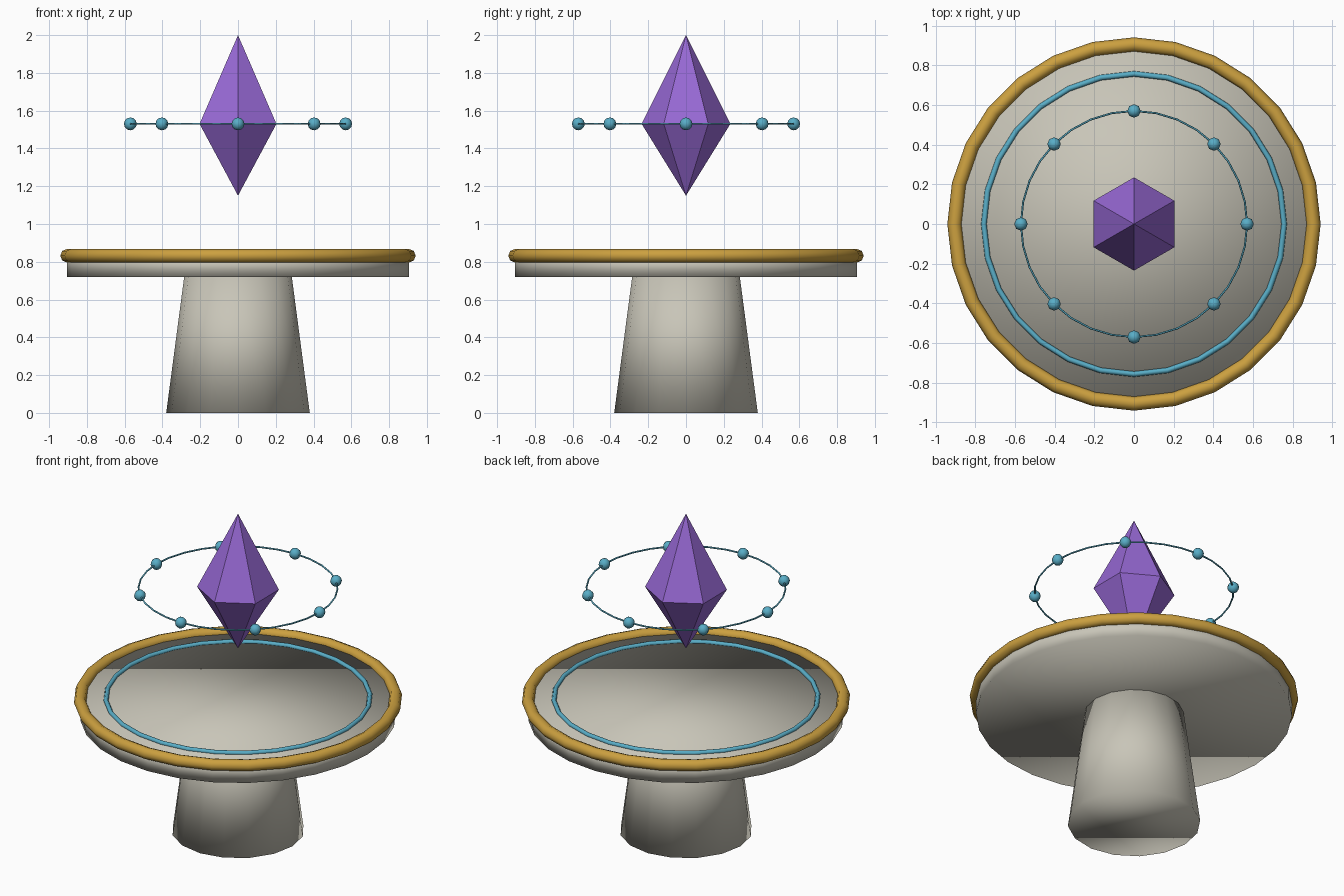
import bpy, bmesh, math
from mathutils import Matrix

if "Cube" in bpy.data.objects:
    bpy.data.objects.remove(bpy.data.objects["Cube"])


def material(name, rgb):
    m = bpy.data.materials.new(name)
    m.diffuse_color = (*rgb, 1)
    m.use_nodes = True
    m.node_tree.nodes["Principled BSDF"].inputs["Base Color"].default_value = m.diffuse_color
    return m


STONE = material("pale stone", (0.58, 0.56, 0.48))
GOLD = material("gold", (0.60, 0.35, 0.05))
CYAN = material("cyan glow", (0.10, 0.42, 0.57))
PURPLE = material("purple crystal", (0.31, 0.14, 0.66))


def finish(name, bm, mat, smooth):
    bmesh.ops.recalc_face_normals(bm, faces=bm.faces)
    for f in bm.faces:
        f.smooth = smooth
    me = bpy.data.meshes.new(name)
    bm.to_mesh(me)
    bm.free()
    me.materials.append(mat)
    ob = bpy.data.objects.new(name, me)
    bpy.context.collection.objects.link(ob)
    return ob


def frustum(name, r0, r1, z0, z1, sides, mat):
    bm = bmesh.new()
    bmesh.ops.create_cone(bm, cap_ends=True, segments=sides, radius1=r0, radius2=r1,
                          depth=z1 - z0, matrix=Matrix.Translation((0, 0, (z0 + z1) / 2)))
    return finish(name, bm, mat, True)


def ring(name, major, minor, z, sides, tube, mat):
    bm = bmesh.new()
    loops = []
    for i in range(sides):
        a = 2 * math.pi * i / sides
        loop = []
        for j in range(tube):
            b = 2 * math.pi * j / tube
            r = major + minor * math.cos(b)
            loop.append(bm.verts.new((r * math.cos(a), r * math.sin(a), z + minor * math.sin(b))))
        loops.append(loop)
    for i in range(sides):
        p, q = loops[i], loops[(i + 1) % sides]
        for j in range(tube):
            k = (j + 1) % tube
            bm.faces.new((p[j], q[j], q[k], p[k]))
    return finish(name, bm, mat, True)


# Pedestal, table disc and its rings
frustum("pedestal", 0.38, 0.285, 0, 0.72, 16, STONE)
frustum("table_disc", 0.905, 0.905, 0.72, 0.835, 28, STONE)
ring("gold_rim", 0.905, 0.036, 0.832, 28, 8, GOLD)
ring("inlay_ring", 0.757, 0.014, 0.84, 28, 6, CYAN)

# Floating six-sided crystal
bm = bmesh.new()
top = bm.verts.new((0, 0, 2.0))
bottom = bm.verts.new((0, 0, 1.15))
waist = [bm.verts.new((0.235 * math.sin(i * math.pi / 3), 0.235 * math.cos(i * math.pi / 3), 1.53))
         for i in range(6)]
for i in range(6):
    a, b = waist[i], waist[(i + 1) % 6]
    bm.faces.new((a, b, top))
    bm.faces.new((b, a, bottom))
finish("crystal", bm, PURPLE, False)

# Thin orbit ring with eight beads
ring("orbit_ring", 0.57, 0.005, 1.53, 32, 6, CYAN)
for i in range(8):
    a = i * math.pi / 4
    bm = bmesh.new()
    bmesh.ops.create_uvsphere(bm, u_segments=8, v_segments=6, radius=0.034, matrix=Matrix.Translation(
        (0.57 * math.cos(a), 0.57 * math.sin(a), 1.53)))
    finish(f"orbit_bead_{i + 1}", bm, CYAN, True)
